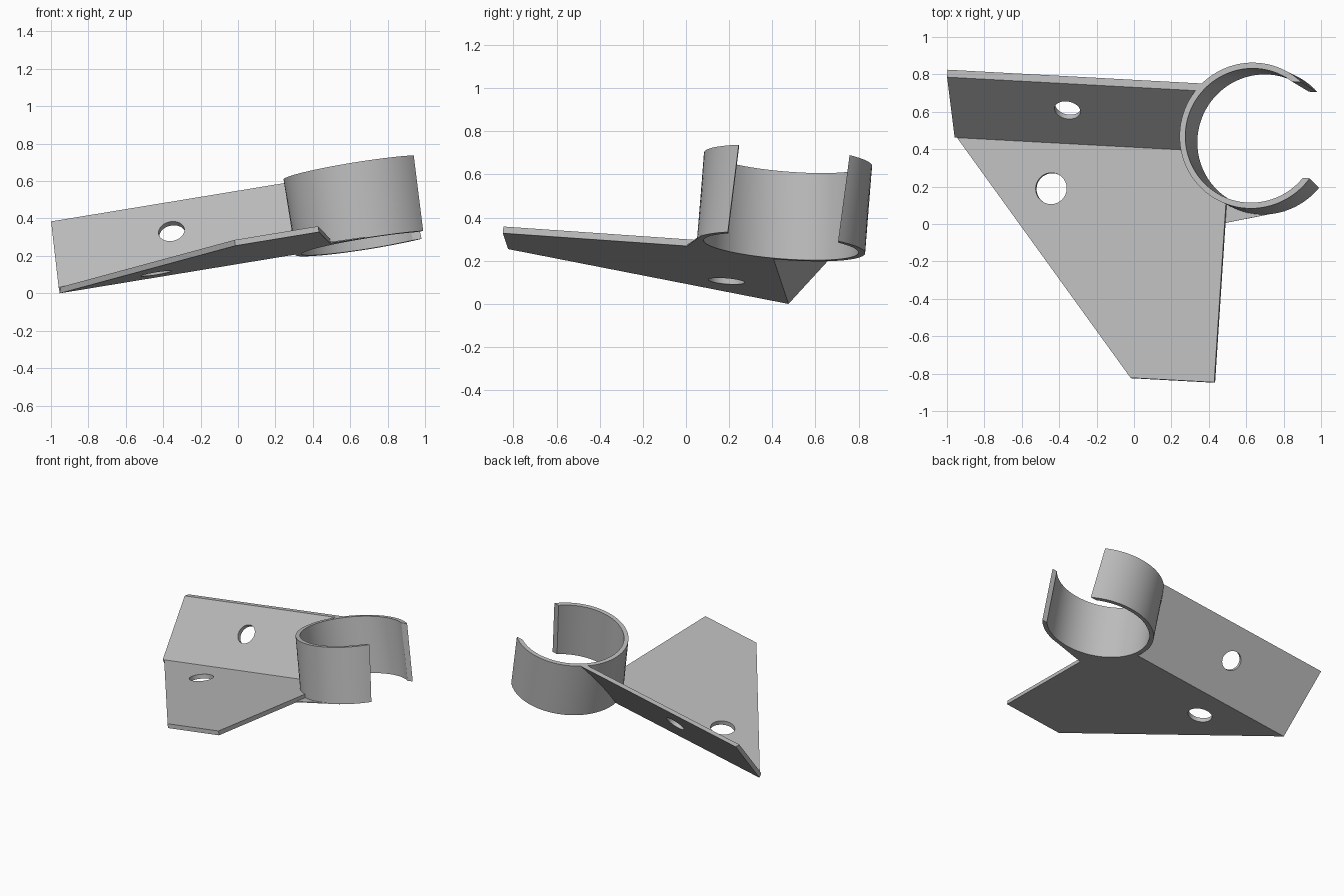
import bpy, bmesh, math
from mathutils import Matrix, Vector

cube = bpy.data.objects.get("Cube")
if cube:
    bpy.data.objects.remove(cube, do_unlink=True)

# Tilted frame of the bracket: u along the fold, v across, n up from the plate
n = Vector((-0.16, 0.08, 1)).normalized()
u = Vector((1.2, -0.065, 0.197))
u = (u - n * u.dot(n)).normalized()
v = n.cross(u)
FRAME = Matrix((u, v, n)).transposed().to_4x4()
FRAME.translation = (-0.953, 0.475, 0)

THICK = 0.0315
HEIGHT = 0.41
SLANT = 0.319
CENTRE = Vector((1.668, 0.055, 0))
R_OUT, R_IN = 0.391, 0.36

grey = bpy.data.materials.new("plain grey")
grey.use_nodes = True
grey.diffuse_color = (0.5, 0.5, 0.5, 1)
grey.node_tree.nodes["Principled BSDF"].inputs["Base Color"].default_value = (0.5, 0.5, 0.5, 1)


def loft(name, start, end):
    """Closed solid between two matching outlines."""
    bm = bmesh.new()
    a = [bm.verts.new(p) for p in start]
    b = [bm.verts.new(p) for p in end]
    bm.faces.new(a)
    bm.faces.new(b)
    for i in range(len(a)):
        j = (i + 1) % len(a)
        bm.faces.new((a[i], a[j], b[j], b[i]))
    bmesh.ops.recalc_face_normals(bm, faces=bm.faces)
    mesh = bpy.data.meshes.new(name)
    bm.to_mesh(mesh)
    bm.free()
    obj = bpy.data.objects.new(name, mesh)
    bpy.context.collection.objects.link(obj)
    obj.matrix_world = FRAME
    mesh.materials.append(grey)
    return obj


def slab(name, outline, thick):
    return loft(name, [(x, y, 0) for x, y in outline], [(x, y, thick) for x, y in outline])


def rod(name, centre, axis, radius, length):
    """Round cutter centred on a point."""
    turn = Vector(axis).to_track_quat('Z', 'Y')
    ends = []
    for s in (-0.5, 0.5):
        ends.append([Vector(centre) + turn @ Vector((
            radius * math.cos(t * math.tau / 64), radius * math.sin(t * math.tau / 64), s * length))
            for t in range(64)])
    obj = loft(name, *ends)
    obj.hide_render = True
    return obj


def cut(obj, *cutters):
    bpy.context.view_layer.objects.active = obj
    for c in cutters:
        mod = obj.modifiers.new("cut", 'BOOLEAN')
        mod.operation = 'DIFFERENCE'
        mod.solver = 'EXACT'
        mod.object = c
        bpy.ops.object.modifier_apply(modifier=mod.name)


def ring_outline(z, low, high):
    """C-shaped outline whose ends are cut along u at v = low and high."""
    pts = []
    for r, back in ((R_OUT, False), (R_IN, True)):
        a = math.asin(high / r)
        b = math.tau + math.asin(low / r)
        arc = [a + (b - a) * i / 72 for i in range(73)]
        if back:
            arc.reverse()
        pts += [CENTRE + Vector((r * math.cos(t), r * math.sin(t), z)) for t in arc]
    return pts


# Base plate, thin gusset and slanted wing
plate = slab("base_plate", [(0, 0), (1.036, -1.25), (1.49, -1.25), (1.49, 0)], THICK)
gusset = slab("gusset", [(1.48, -0.394), (1.81, -0.311), (1.75, -0.1), (1.48, -0.1)], 0.006)
profile = [(0, 0), (SLANT, HEIGHT), (SLANT - 0.04, HEIGHT), (-0.0154, THICK)]
wing = loft("slanted_wing", [(0, *p) for p in profile], [(1.45, *p) for p in profile])

# Open clamp ring
ring = loft("clamp_ring", ring_outline(0, -0.231, 0.28), ring_outline(HEIGHT, -0.212, 0.30))

# Bore and screw holes
bore = rod("bore_cutter", CENTRE, (0, 0, 1), 0.38, 2)
plate_hole = rod("plate_hole_cutter", (0.54, -0.26, 0), (0, 0, 1), 0.084, 0.3)
wing_hole = rod("wing_hole_cutter", (0.635, 0.15, 0.242), (0, -HEIGHT, SLANT), 0.07, 0.2)
cut(plate, bore, plate_hole)
cut(gusset, bore)
cut(wing, bore, wing_hole)
for c in (bore, plate_hole, wing_hole):
    bpy.data.objects.remove(c, do_unlink=True)

# Smooth round walls, sharp corners
bpy.ops.object.select_all(action='DESELECT')
for obj in (plate, gusset, wing, ring):
    obj.select_set(True)
bpy.context.view_layer.objects.active = ring
bpy.ops.object.shade_smooth_by_angle(angle=math.radians(30))
